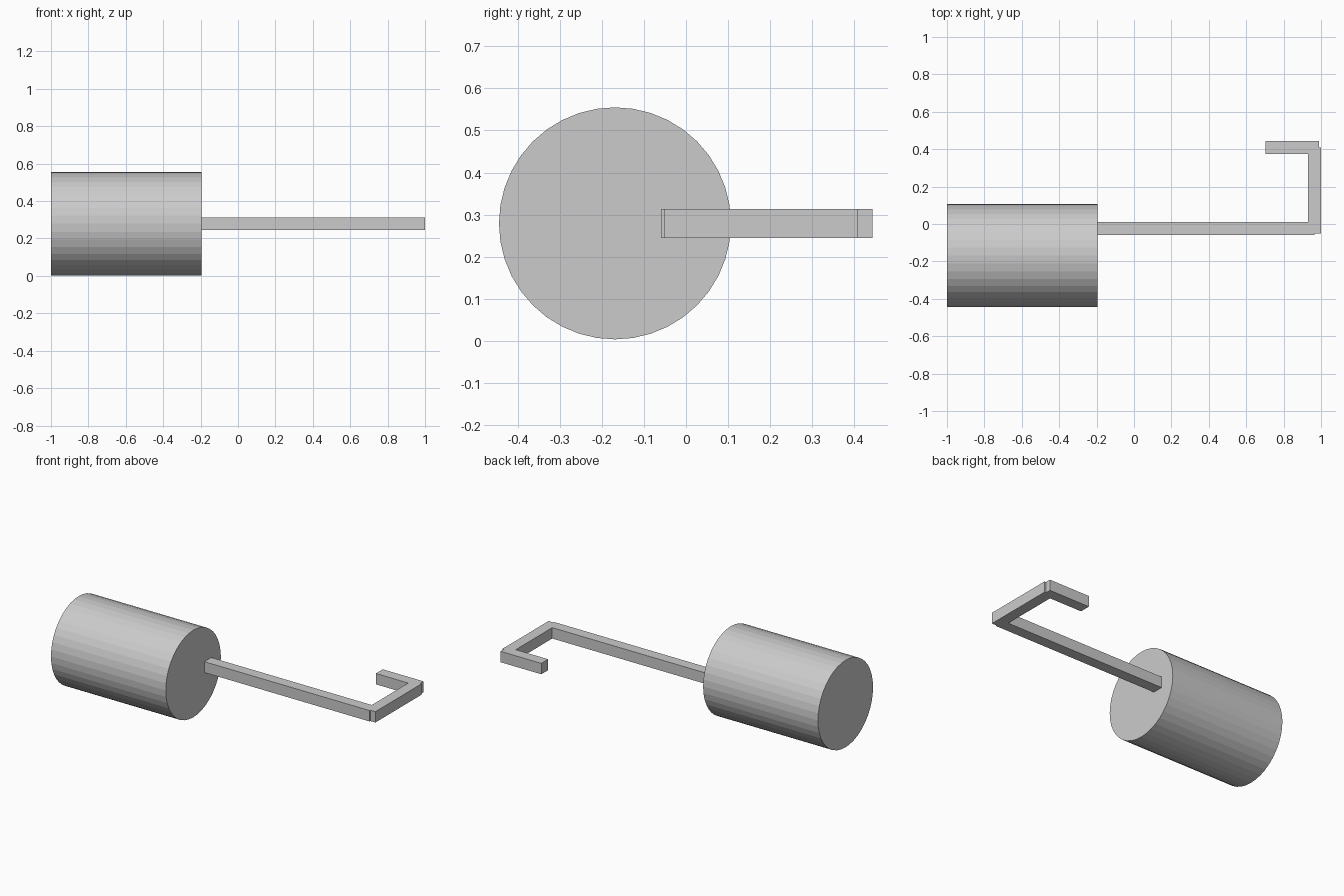
import bpy
import math

cube = bpy.data.objects.get("Cube")
if cube:
    bpy.data.objects.remove(cube, do_unlink=True)

grey = bpy.data.materials.new("light_grey")
grey.use_nodes = True
grey.diffuse_color = (0.6, 0.6, 0.6, 1)
grey.node_tree.nodes["Principled BSDF"].inputs["Base Color"].default_value = (0.6, 0.6, 0.6, 1)

AXIS_Z = 0.279      # height shared by the roller axis and the handle
BAR = 0.069         # thickness of the handle bars
ROLLER_END = -0.195


def finish(name):
    obj = bpy.context.object
    obj.name = name
    obj.data.materials.append(grey)
    return obj


def bar(name, x0, x1, y0, y1):
    """Square bar lying level at the roller's axis height."""
    bpy.ops.mesh.primitive_cube_add(size=1, location=((x0 + x1) / 2, (y0 + y1) / 2, AXIS_Z))
    obj = finish(name)
    obj.scale = (x1 - x0, y1 - y0, BAR)
    bpy.ops.object.transform_apply(location=False, rotation=False, scale=True)


# Faceted roller lying along x
bpy.ops.mesh.primitive_cylinder_add(
    vertices=40, radius=0.276, depth=ROLLER_END + 1,
    location=((ROLLER_END - 1) / 2, -0.169, AXIS_Z), rotation=(0, math.pi / 2, 0))
finish("roller")

# Handle frame: long rod, cross bar and short returning grip
bar("long_rod", ROLLER_END - 0.005, 0.965, -0.059, -0.059 + BAR)
bar("cross_bar", 1 - BAR, 1, -0.052, 0.409)
bar("grip", 0.704, 0.99, 0.444 - BAR, 0.444)
